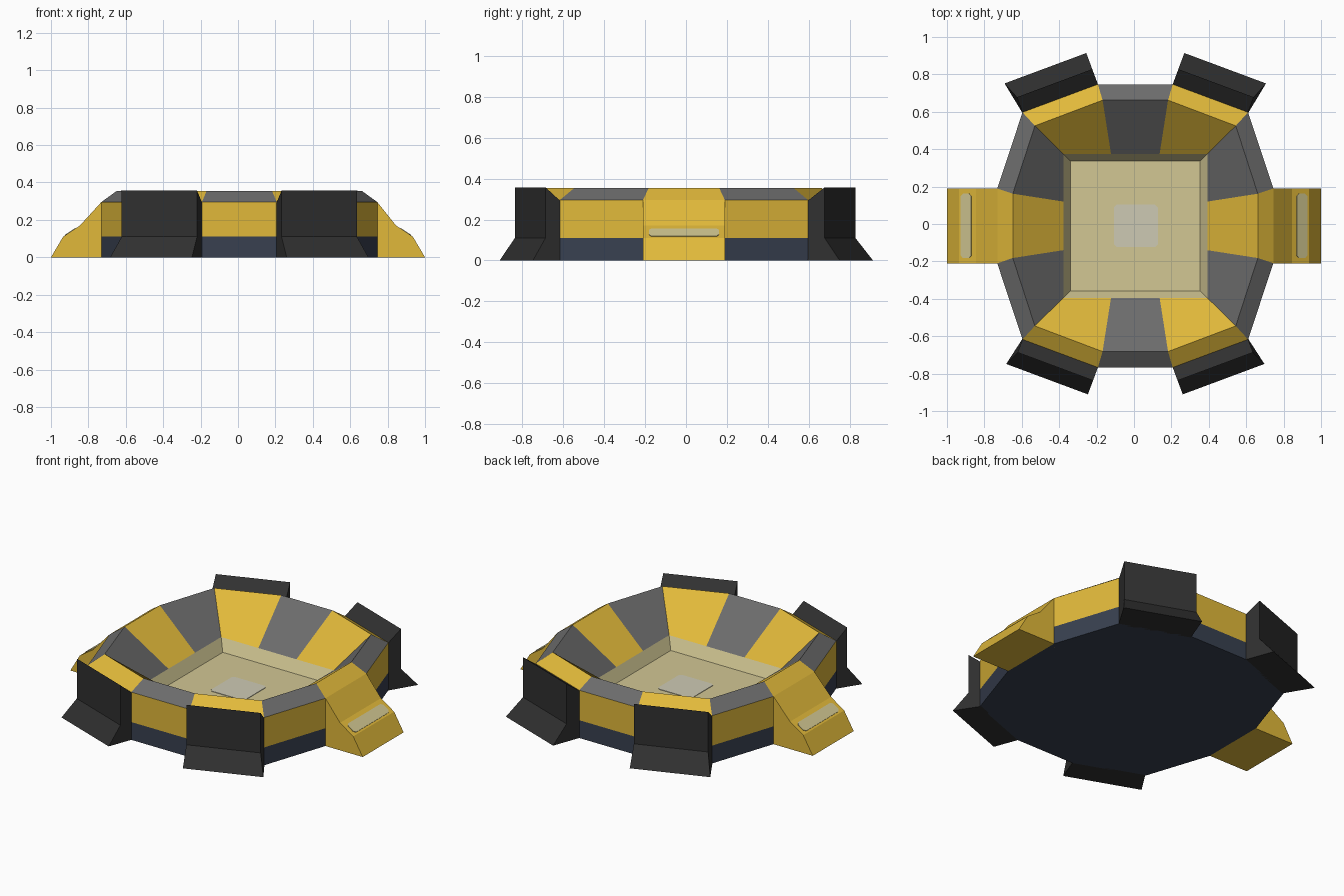
import bpy, bmesh, math
from mathutils import Vector

if "Cube" in bpy.data.objects:
    bpy.data.objects.remove(bpy.data.objects["Cube"])

CX, CY = 0.007, -0.01


def material(name, rgb):
    lin = [((c / 255 + 0.055) / 1.055) ** 2.4 for c in rgb]
    m = bpy.data.materials.new(name)
    m.diffuse_color = (*lin, 1)
    m.use_nodes = True
    m.node_tree.nodes["Principled BSDF"].inputs["Base Color"].default_value = m.diffuse_color
    return m


YELLOW = material("yellow", (225, 185, 58))
GRAY = material("gray", (108, 108, 108))
BLACK = material("black", (48, 48, 48))
NAVY = material("navy", (56, 64, 80))
BEIGE = material("beige", (210, 199, 148))
LAMP = material("pale_lamp", (208, 198, 145))
PALE = material("pale_gray", (206, 202, 180))


def finish(name, bm, mats):
    bmesh.ops.recalc_face_normals(bm, faces=bm.faces)
    me = bpy.data.meshes.new(name)
    bm.to_mesh(me)
    bm.free()
    for m in mats:
        me.materials.append(m)
    ob = bpy.data.objects.new(name, me)
    bpy.context.collection.objects.link(ob)
    return ob


def ring(near_y, corner, near_x):
    """Twelve points, mirrored in both axes, counter-clockwise from the +x side."""
    q = [near_x, corner, near_y]
    pts = list(q)
    pts += [(-x, y) for x, y in reversed(q)]
    pts += [(-x, -y) for x, y in q]
    pts += [(x, -y) for x, y in reversed(q)]
    return [pts[-1]] + pts[:-1]


def loft(name, sections, mats):
    """Closed solid through a list of equal-length point loops."""
    bm = bmesh.new()
    loops = [[bm.verts.new(p) for p in s] for s in sections]
    n = len(loops[0])
    for a, b in zip(loops, loops[1:]):
        for i in range(n):
            bm.faces.new((a[i], a[(i + 1) % n], b[(i + 1) % n], b[i]))
    bm.faces.new(loops[0])
    bm.faces.new(loops[-1])
    return finish(name, bm, mats)


# Basin: outer wall, bevelled rim, sloping panels, square recess
outer = ring((0.2, 0.757), (0.603, 0.607), (0.738, 0.2))
rim = ring((0.175, 0.672), (0.537, 0.535), (0.655, 0.172))
square = ring((0.13, 0.385), (0.385, 0.385), (0.385, 0.13))
floor = ring((0.12, 0.347), (0.347, 0.347), (0.347, 0.12))
levels = [(outer, 0), (outer, 0.11), (outer, 0.295), (rim, 0.355), (square, 0.15), (floor, 0.08)]
bm = bmesh.new()
loops = [[bm.verts.new((x + CX, y + CY, z)) for x, y in r] for r, z in levels]
for lv in range(5):
    for i in range(12):
        j = (i + 1) % 12
        f = bm.faces.new((loops[lv][i], loops[lv][j], loops[lv + 1][j], loops[lv + 1][i]))
        panel = 0 if i % 2 == 0 else 1
        f.material_index = [2, 0, panel, panel, 3][lv]
bm.faces.new(loops[0]).material_index = 2
bm.faces.new(loops[-1]).material_index = 3
finish("basin", bm, [YELLOW, GRAY, NAVY, BEIGE])


def plate(name, origin, u, v, hu, hv, cut, mat):
    """Thin plate with clipped corners lying on a surface."""
    o, u, v = Vector(origin), Vector(u).normalized(), Vector(v).normalized()
    n = u.cross(v)
    if n.z < 0:
        n = -n
    c = [(hu, -hv + cut), (hu, hv - cut), (hu - cut, hv), (-hu + cut, hv),
         (-hu, hv - cut), (-hu, -hv + cut), (-hu + cut, -hv), (hu - cut, -hv)]
    loft(name, [[o + u * a + v * b + n * h for a, b in c] for h in (-0.002, 0.003)], [mat])


# Pale patch in the middle of the floor
plate("floor_patch", (CX + 0.003, CY, 0.08), (1, 0, 0), (0, 1, 0), 0.117, 0.114, 0.015, PALE)

# Side ramps with lamp plates
for side, s in (("right", 1), ("left", -1)):
    wall = CX + s * 0.738
    prof = [(wall - s * 0.03, 0), (s * 1.0, 0), (s * 0.935, 0.11), (s * 0.845, 0.17),
            (wall, 0.295), (wall - s * 0.03, 0.295)]
    loft(side + "_ramp", [[(x, CY + y, z) for x, z in prof] for y in (-0.2, 0.2)], [YELLOW])
    plate(side + "_lamp", (s * 0.897, CY, 0.1355), (s * 0.09, 0, -0.06), (0, 1, 0),
          0.034, 0.172, 0.014, LAMP)

# Four black bumper blocks on the diagonal walls
for sy, yname, k in ((1, "back", 1.08), (-1, "front", 0.93)):
    for sx, xname in ((1, "right"), (-1, "left")):
        a, b = Vector((0.2, 0.757)), Vector((0.603, 0.607))
        t = (b - a).normalized()
        n = Vector((-t.y, t.x))
        # distance from wall, height, extra length at the outer end
        prof = [(-0.01, 0, 0), (-0.01, 0.285, 0), (0.08, 0.357, 0), (0.08, 0.11, 0), (0.165, 0, 0.036)]
        sections = []
        for end, grow in ((a, 0), (b, 1)):
            pts = [(end + n * d * k + t * e * grow, z) for d, z, e in prof]
            sections.append([(CX + sx * p.x, CY + sy * p.y, z) for p, z in pts])
        loft(f"{yname}_{xname}_bumper", sections, [BLACK])
